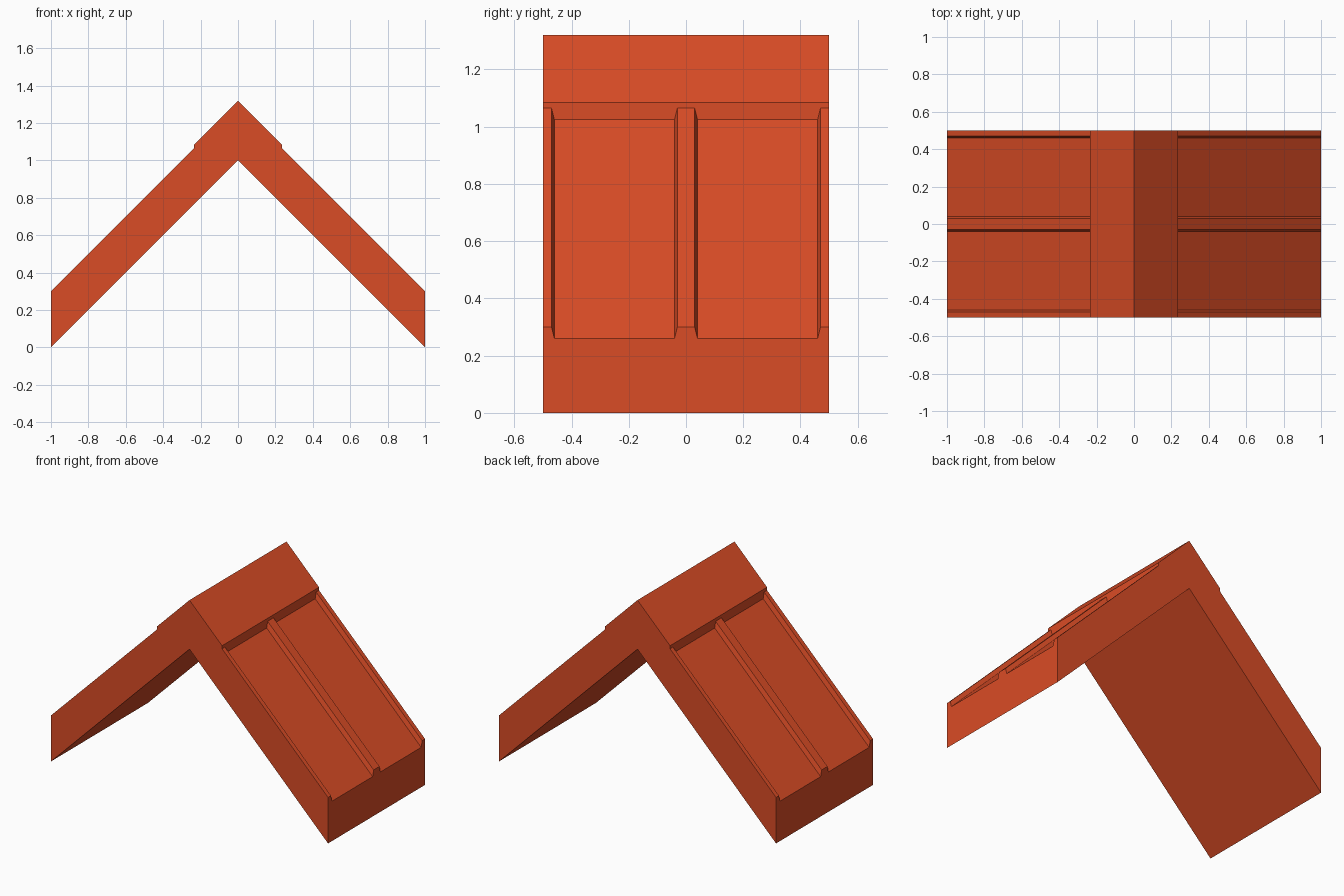
import bpy, bmesh

cube = bpy.data.objects.get("Cube")
if cube:
    bpy.data.objects.remove(cube, do_unlink=True)

RED = (0.70, 0.072, 0.019, 1.0)
CAP_X = 0.235        # half width of the ridge cap
HALF_Y = 0.5
RIB_Z, PAN_Z = 0.30, 0.26   # heights above the underside
CAP_Z = 0.32

tile_red = bpy.data.materials.new("tile_red")
tile_red.use_nodes = True
tile_red.diffuse_color = RED
bsdf = next(n for n in tile_red.node_tree.nodes if n.type == 'BSDF_PRINCIPLED')
bsdf.inputs["Base Color"].default_value = RED


def prism(name, start, end, cap_end=True):
    """Flat-faced solid between two matching outlines."""
    bm = bmesh.new()
    a = [bm.verts.new(p) for p in start]
    b = [bm.verts.new(p) for p in end]
    n = len(a)
    for i in range(n):
        j = (i + 1) % n
        bm.faces.new((a[i], a[j], b[j], b[i]))
    bm.faces.new(a[::-1])
    far_cap = bm.faces.new(b)
    bmesh.ops.recalc_face_normals(bm, faces=bm.faces)
    if not cap_end:
        bmesh.ops.delete(bm, geom=[far_cap], context='FACES_ONLY')
    mesh = bpy.data.meshes.new(name)
    bm.to_mesh(mesh)
    bm.free()
    mesh.materials.append(tile_red)
    obj = bpy.data.objects.new(name, mesh)
    bpy.context.scene.collection.objects.link(obj)
    return obj


# Cross-section of a slope: two sunken pans between three raised ribs
half = [(0.03, RIB_Z), (0.04, PAN_Z), (0.46, PAN_Z), (0.47, RIB_Z), (HALF_Y, RIB_Z)]
section = [(-y, z) for y, z in reversed(half)] + half
section += [(HALF_Y, 0), (-HALF_Y, 0)]

# Slopes run from the eaves up to the ridge cap at 45 degrees
for name, side in (("left_slope", 1), ("right_slope", -1)):
    eave = [(side, y, z) for y, z in section]
    top = [(side * CAP_X, y, z + 1 - CAP_X) for y, z in section]
    prism(name, eave, top, cap_end=False)

# Ridge cap: a chevron standing slightly proud of the ribs
chevron = [(-CAP_X, 1 - CAP_X), (-CAP_X, 1 - CAP_X + CAP_Z), (0, 1 + CAP_Z),
           (CAP_X, 1 - CAP_X + CAP_Z), (CAP_X, 1 - CAP_X), (0, 1)]
prism("ridge_cap", [(x, -HALF_Y, z) for x, z in chevron],
      [(x, HALF_Y, z) for x, z in chevron])
